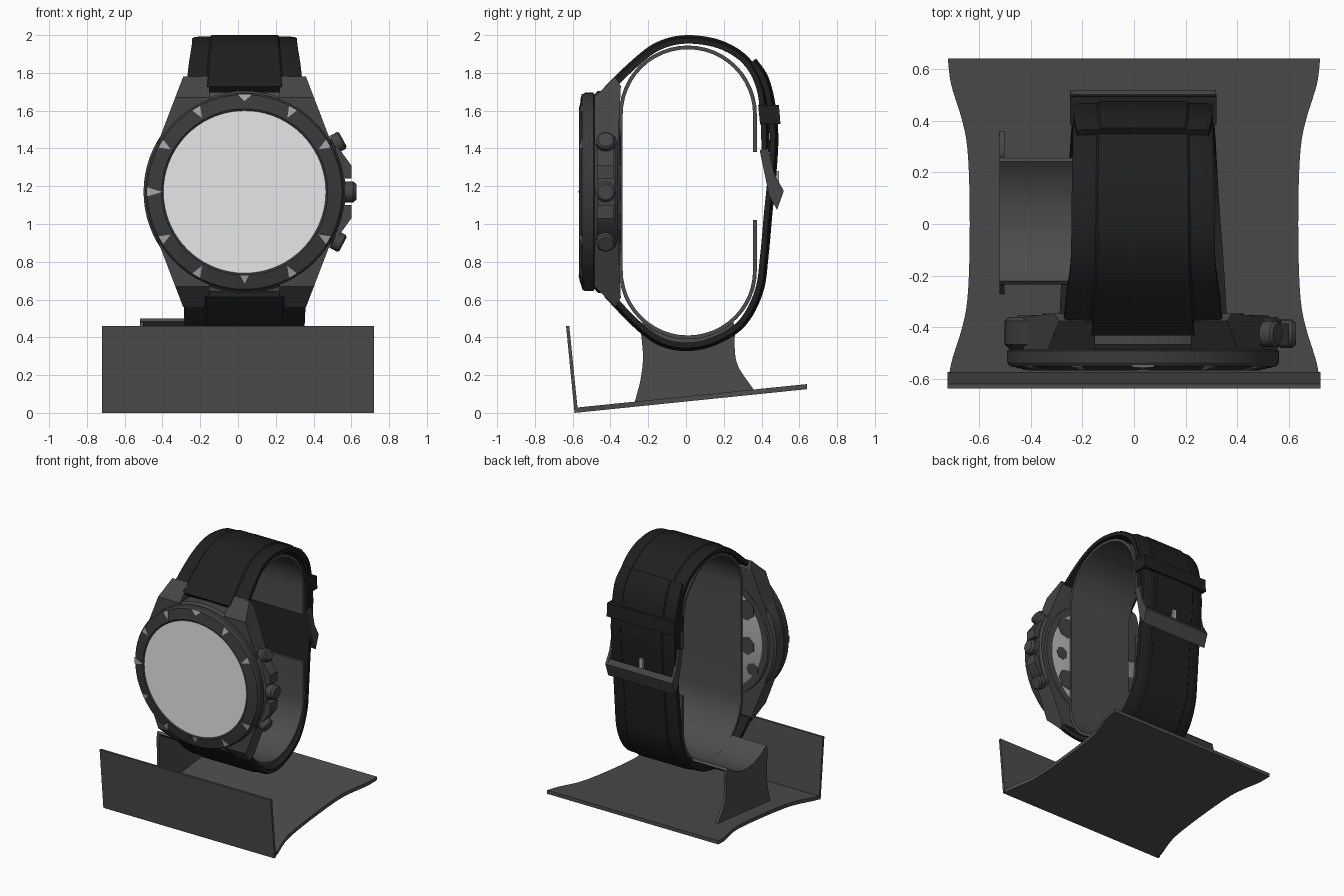
import bpy, bmesh, math
from mathutils import Vector, Matrix

if "Cube" in bpy.data.objects:
    bpy.data.objects.remove(bpy.data.objects["Cube"])

CX, CZ = 0.035, 1.17          # centre of the dial
parts = []


def material(name, v):
    m = bpy.data.materials.new(name)
    m.use_nodes = True
    m.diffuse_color = (v, v, v, 1)
    m.node_tree.nodes["Principled BSDF"].inputs["Base Color"].default_value = (v, v, v, 1)
    return m


STAND = material("stand grey", 0.073)
STRAP = material("strap black", 0.014)
CASE = material("case grey", 0.06)
BEZEL = material("bezel dark grey", 0.042)
SCREEN = material("screen white", 0.8)
MARK = material("marker silver", 0.38)


def finish(name, bm, mat):
    bmesh.ops.recalc_face_normals(bm, faces=bm.faces)
    mesh = bpy.data.meshes.new(name)
    bm.to_mesh(mesh)
    bm.free()
    mesh.materials.append(mat)
    obj = bpy.data.objects.new(name, mesh)
    bpy.context.collection.objects.link(obj)
    parts.append(obj)
    return obj


def bridge(bm, a, b):
    """Close two matching rings of vertices with side faces."""
    for i in range(len(a)):
        j = (i + 1) % len(a)
        bm.faces.new((a[i], a[j], b[j], b[i]))


def prism(pts, lo, hi, axis):
    """Extrude a flat outline along one axis."""
    bm = bmesh.new()
    def place(p, h):
        c = list(p)
        c.insert(axis, h)
        return bm.verts.new(c)
    a, b = ([place(p, h) for p in pts] for h in (lo, hi))
    bm.faces.new(a)
    bm.faces.new(b)
    bridge(bm, a, b)
    return bm


def box(name, x, y, z, mat):
    outline = [(x[0], y[0]), (x[1], y[0]), (x[1], y[1]), (x[0], y[1])]
    return finish(name, prism(outline, z[0], z[1], 2), mat)


def lathe(name, profile, mat, matrix, steps=72):
    """Spin (radius, depth) points around local z, then place."""
    bm = bmesh.new()
    verts = [bm.verts.new((r, 0, d)) for r, d in profile]
    edges = [bm.edges.new(e) for e in zip(verts, verts[1:])]
    bmesh.ops.spin(bm, geom=verts + edges, cent=(0, 0, 0), axis=(0, 0, 1),
                   angle=math.tau, steps=steps)
    bmesh.ops.remove_doubles(bm, verts=bm.verts, dist=1e-4)
    bm.transform(matrix)
    return finish(name, bm, mat)


def smooth_path(pts, n=6):
    """Catmull-Rom curve through the points."""
    p = [Vector(q) for q in pts]
    p = [2 * p[0] - p[1]] + p + [2 * p[-1] - p[-2]]
    out = []
    for a, b, c, d in zip(p, p[1:], p[2:], p[3:]):
        for k in range(n):
            t = k / n
            out.append(0.5 * (2 * b + (c - a) * t + (2 * a - 5 * b + 4 * c - d) * t * t
                              + (3 * b - a - 3 * c + d) * t ** 3))
    return out + [p[-2]]


def sweep(name, path, section, mat, cx):
    """Sweep an (x, outward) section along (y, z, half width) points."""
    bm = bmesh.new()
    rings = []
    for i, p in enumerate(path):
        t = (path[min(i + 1, len(path) - 1)] - path[max(i - 1, 0)]).xy.normalized()
        out = Vector((t.y, -t.x))
        rings.append([bm.verts.new((cx + u * p.z, p.x + out.x * h, p.y + out.y * h))
                      for u, h in section])
    for a, b in zip(rings, rings[1:]):
        bridge(bm, a, b)
    bm.faces.new(rings[0])
    bm.faces.new(rings[-1])
    return finish(name, bm, mat)


# Stand: waisted sloping base and front lip
side = [(0.72, -0.64), (0.707, -0.54), (0.667, -0.41), (0.645, -0.3), (0.636, -0.12)]
side += [(x, -y) for x, y in reversed(side)]
curve = [tuple(p) for p in smooth_path(side, 4)]
bm = prism(curve + [(-x, y) for x, y in reversed(curve)], 0, 0.027, 2)
for v in bm.verts:
    v.co.y = max(v.co.y, -0.59)
    v.co.z += (v.co.y + 0.59) * 0.102
finish("stand_base", bm, STAND)
finish("stand_lip", prism([(-0.59, 0), (-0.572, 0.004), (-0.618, 0.46), (-0.635, 0.46)],
                          -0.72, 0.72, 0), STAND)

# Stand: open cuff loop inside the strap
R = 0.365
def arc(cz, a0, a1, r=R, n=24):
    return [(0.01 + r * math.cos(a), cz + r * math.sin(a))
            for a in (math.radians(a0 + (a1 - a0) * k / n) for k in range(n + 1))]
loop = [(0.375, 1.38)] + arc(1.58, 0, 180) + arc(0.755, 180, 360) + [(0.375, 1.02)]
sweep("cuff", [Vector((y, z, 0.265)) for y, z in loop],
      [(-1, 0), (1, 0), (1, -0.02), (-1, -0.02)], STAND, CX)

# Stand: saddle shelf and concave support fin
low, high = arc(0.755, 228, 312), arc(0.755, 312, 228, R - 0.02)
finish("saddle", prism(low + high, -0.52, -0.225, 0), STAND)
fin = arc(0.755, 228, 312, R - 0.01)
back = smooth_path([(0.262, 0.44), (0.257, 0.36), (0.275, 0.25), (0.36, 0.12)])
front = smooth_path([(-0.272, 0.055), (-0.24, 0.18), (-0.228, 0.3), (-0.24, 0.44)])
finish("support_fin", prism(fin + [tuple(p) for p in back + front], -0.52, -0.5, 0), STAND)

# Straps with a raised centre band
section = [(-1, 0), (1, 0), (1, 0.028), (0.95, 0.036), (0.66, 0.038), (0.63, 0.045),
           (-0.63, 0.045), (-0.66, 0.038), (-0.95, 0.036), (-1, 0.028)]
top = [(0.4, 1.38, 0.268), (0.394, 1.55, 0.268), (0.372, 1.72, 0.27), (0.3, 1.85, 0.272),
       (0.17, 1.93, 0.275), (0, 1.955, 0.277), (-0.14, 1.92, 0.28), (-0.26, 1.83, 0.295),
       (-0.4, 1.695, 0.31)]
bottom = [(-0.4, 0.645, 0.325), (-0.25, 0.49, 0.318), (-0.13, 0.4, 0.31), (0, 0.372, 0.3),
          (0.14, 0.4, 0.29), (0.28, 0.49, 0.282), (0.365, 0.65, 0.275), (0.392, 0.83, 0.27),
          (0.412, 1.05, 0.268), (0.432, 1.25, 0.268), (0.444, 1.45, 0.268),
          (0.43, 1.62, 0.268), (0.395, 1.76, 0.268), (0.335, 1.85, 0.255)]
sweep("upper_strap", smooth_path(top), section, STRAP, CX)
sweep("lower_strap", smooth_path(bottom), section, STRAP, CX)
keeper = [(0.392, 1.53), (0.5, 1.53), (0.492, 1.63), (0.382, 1.63)]
finish("strap_keeper", prism(keeper, CX - 0.283, CX + 0.283, 0), STRAP)

# Buckle: two arms, crossbar and prong
arm = [(0.39, 1.39), (0.435, 1.4), (0.47, 1.26), (0.518, 1.175), (0.482, 1.075), (0.44, 1.15)]
for sx, name in ((-1, "buckle_arm_right"), (1, "buckle_arm_left")):
    x = CX + sx * 0.272
    finish(name, prism(arm, x - 0.01, x + 0.01, 0), CASE)
finish("buckle_bar", prism([(0.46, 1.13), (0.482, 1.075), (0.518, 1.175), (0.492, 1.21)],
                           CX - 0.272, CX + 0.272, 0), CASE)
box("buckle_prong", (CX - 0.015, CX + 0.015), (0.46, 0.493), (1.15, 1.28), MARK)

# Bezel, screen and round case
face = Matrix.Translation((CX, 0, CZ)) @ Matrix.Rotation(math.pi / 2, 4, 'X')
lathe("case", [(0, 0.36), (0.52, 0.36), (0.535, 0.375), (0.535, 0.465), (0.515, 0.485),
               (0, 0.485)], CASE, face)
lathe("bezel", [(0, 0.48), (0.5, 0.48), (0.525, 0.49), (0.525, 0.535), (0.515, 0.55),
                (0.44, 0.567), (0.43, 0.56), (0, 0.56)], BEZEL, face)
lathe("screen", [(0, 0.558), (0.43, 0.558), (0.43, 0.563), (0, 0.563)], SCREEN, face)
lathe("case_back_rim", [(0, 0.37), (0.5, 0.37), (0.48, 0.352), (0, 0.352)], CASE, face)
lathe("case_back_plate", [(0, 0.353), (0.43, 0.353), (0.42, 0.348), (0, 0.348)], MARK, face)

# Dark patches on the case back
for i, (x, z, r) in enumerate([(-0.29, 0.24, 0.08), (-0.3, -0.03, 0.07), (-0.35, -0.2, 0.05),
                               (0.3, 0.22, 0.08), (0.34, 0.0, 0.05), (0.29, -0.2, 0.08)]):
    spot = Matrix.Translation((x, 0, z)) @ face
    lathe(f"case_back_patch_{i + 1}", [(0, 0.349), (r, 0.349), (r, 0.345), (0, 0.345)],
          CASE, spot, 7)

# Four lugs, sloped to the strap and tapered outside
for sz, end in ((1, "upper"), (-1, "lower")):
    for sx, where in ((-1, "right"), (1, "left")):
        lug = [(-0.485, 0.25), (-0.485, 0.5), (-0.375, 0.61), (-0.345, 0.56), (-0.36, 0.25)]
        bm = prism([(y, CZ + sz * z) for y, z in lug], CX + sx * 0.185, CX + sx * 0.5, 0)
        bmesh.ops.bisect_plane(bm, geom=bm.verts[:] + bm.edges[:] + bm.faces[:],
                               plane_co=(CX + sx * 0.325, 0, CZ + sz * 0.61),
                               plane_no=(sx * 0.3, 0, sz * 0.115), clear_outer=True)
        bmesh.ops.holes_fill(bm, edges=[e for e in bm.edges if e.is_boundary])
        finish(f"{end}_{where}_lug", bm, CASE)

# Hour markers lying on the sloped bezel
bm = bmesh.new()
for hour in (1, 2, 4, 5, 6, 7, 8, 9, 10, 11, 12):
    tip, base, w = {9: (0.435, 0.52, 0.025), 12: (0.48, 0.518, 0.04),
                    6: (0.485, 0.442, 0.023)}.get(hour, (0.452, 0.512, 0.024))
    turn = face @ Matrix.Rotation(-hour * math.tau / 12, 4, 'Z')
    tri = [(-w, base), (w, base), (0, tip)]
    lo, hi = ([bm.verts.new(turn @ Vector((x, r, 0.55 + (0.515 - r) * 0.227 + h)))
               for x, r in tri] for h in (-0.003, 0.003))
    bm.faces.new(lo)
    bm.faces.new(hi)
    bridge(bm, lo, hi)
finish("hour_markers", bm, MARK)

# Crown, pushers and crown guards
def button(name, angle, profile):
    m = (Matrix.Translation((CX, -0.425, CZ)) @ Matrix.Rotation(-math.radians(angle), 4, 'Y')
         @ Matrix.Rotation(math.pi / 2, 4, 'Y'))
    lathe(name, profile, CASE, m, 24)

button("crown", 0, [(0, 0.5), (0.03, 0.5), (0.03, 0.53), (0.055, 0.53), (0.055, 0.575),
                    (0.042, 0.592), (0, 0.592)])
for s, name in ((1, "upper"), (-1, "lower")):
    button(name + "_pusher", s * 28,
           [(0, 0.48), (0.03, 0.48), (0.03, 0.535), (0.05, 0.535), (0.05, 0.58), (0.04, 0.59),
            (0, 0.59)])
    guard = [(0.48, 0.24), (0.5, 0.23), (0.565, 0.14), (0.565, 0.07), (0.48, 0.07)]
    finish(name + "_crown_guard",
           prism([(CX + x, CZ + s * z) for x, z in guard], -0.47, -0.385, 1), CASE)

# Soft shading with sharp edges kept
bpy.ops.object.select_all(action='DESELECT')
for obj in parts:
    obj.select_set(True)
bpy.context.view_layer.objects.active = parts[0]
bpy.ops.object.shade_smooth_by_angle(angle=math.radians(30))
